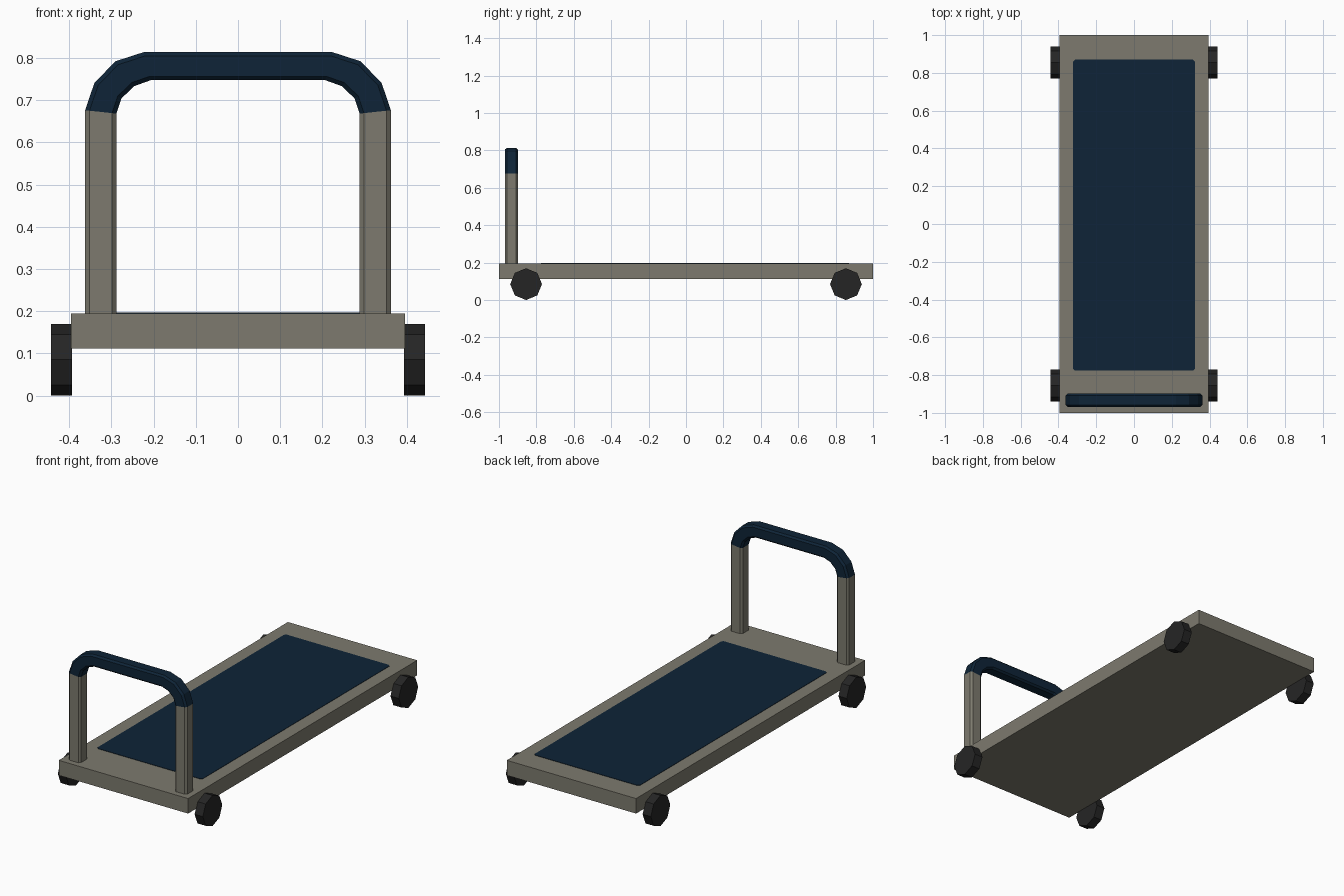
import bpy, bmesh
from math import pi, cos, sin
from mathutils import Vector

if "Cube" in bpy.data.objects:
    bpy.data.objects.remove(bpy.data.objects["Cube"])


def material(name, rgb):
    m = bpy.data.materials.new(name)
    m.diffuse_color = (*rgb, 1)
    m.use_nodes = True
    m.node_tree.nodes["Principled BSDF"].inputs["Base Color"].default_value = m.diffuse_color
    return m


GREY = material("warm_grey_metal", (0.205, 0.195, 0.156))
NAVY = material("navy_rubber", (0.0044, 0.0176, 0.0385))
BLACK = material("black_wheel", (0.0185, 0.0185, 0.0185))


def loft(name, rings, mat):
    """Skin a closed solid through rings of points."""
    bm = bmesh.new()
    vs = [[bm.verts.new(p) for p in ring] for ring in rings]
    n = len(rings[0])
    for a, b in zip(vs, vs[1:]):
        for i in range(n):
            j = (i + 1) % n
            bm.faces.new((a[i], a[j], b[j], b[i]))
    bm.faces.new(vs[0])
    bm.faces.new(vs[-1])
    bmesh.ops.recalc_face_normals(bm, faces=bm.faces)
    me = bpy.data.meshes.new(name)
    bm.to_mesh(me)
    bm.free()
    me.materials.append(mat)
    ob = bpy.data.objects.new(name, me)
    bpy.context.collection.objects.link(ob)
    return ob


def rect(x0, x1, y0, y1, z, c):
    """Horizontal rectangle with clipped corners."""
    return [Vector(p) for p in (
        (x0 + c, y0, z), (x1 - c, y0, z), (x1, y0 + c, z), (x1, y1 - c, z),
        (x1 - c, y1, z), (x0 + c, y1, z), (x0, y1 - c, z), (x0, y0 + c, z))]


# Deck
bpy.ops.mesh.primitive_cube_add(size=1, location=(0, 0, 0.1535))
deck = bpy.context.object
deck.name = "deck"
deck.scale = (0.79, 2.0, 0.083)
deck.data.materials.append(GREY)

# Dark mat on the deck
loft("deck_mat", [rect(-0.322, 0.322, -0.776, 0.871, z, 0.01) for z in (0.194, 0.197)], NAVY)

# Eight-sided wheels
R = 0.085
for sx, side in ((-1, "left"), (1, "right")):
    for sy, end in ((-1, "front"), (1, "back")):
        rings = [[Vector((sx * x, sy * 0.855 + R * cos(k * pi / 4), R + R * sin(k * pi / 4)))
                  for k in range(8)] for x in (0.393, 0.443)]
        loft(f"{end}_{side}_wheel", rings, BLACK)


# Tube cross-section: chamfered square between an inner and an outer edge point
def section(inner, outer):
    a, b = Vector((inner[0], 0, inner[1])), Vector((outer[0], 0, outer[1]))
    ring = []
    for t, y in ((0.14, -1), (0.86, -1), (1, -0.72), (1, 0.72),
                 (0.86, 1), (0.14, 1), (0, 0.72), (0, -0.72)):
        p = a.lerp(b, t)
        p.y = -0.933 + 0.035 * y
        ring.append(p)
    return ring


# Inner and outer points of the right-hand bend, from post top to crossbar
bend = [((0.288, 0.668), (0.362, 0.676)),
        ((0.276, 0.704), (0.340, 0.741)),
        ((0.246, 0.733), (0.290, 0.792)),
        ((0.207, 0.747), (0.222, 0.814))]


def flip(pair):
    return tuple((-x, z) for x, z in pair)


# Navy handle grip
path = bend + [flip(p) for p in reversed(bend)]
loft("handle_grip", [section(*p) for p in path], NAVY)

# Posts
foot = ((0.288, 0.19), (0.362, 0.19))
loft("right_post", [section(*foot), section(*bend[0])], GREY)
loft("left_post", [section(*flip(foot)), section(*flip(bend[0]))], GREY)
